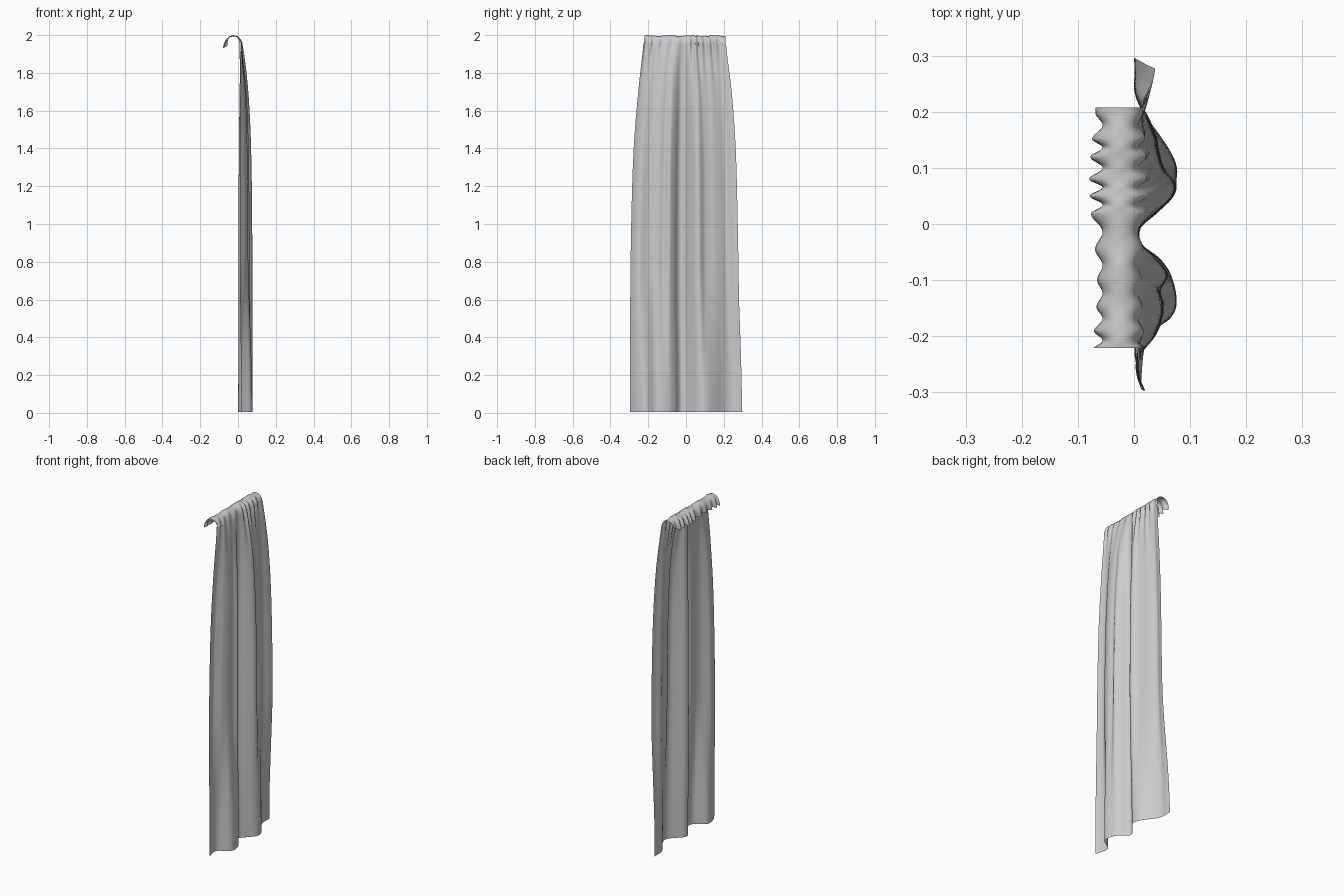
import bpy, math

if "Cube" in bpy.data.objects:
    bpy.data.objects.remove(bpy.data.objects["Cube"])

# Fold outlines at the hem and at mid height, pleat crests at the gathered top: (y, x)
HEM = [(-.296, .02), (-.27, .009), (-.245, .003), (-.22, .001), (-.2, .012), (-.185, .036),
       (-.168, .064), (-.14, .076), (-.09, .066), (-.06, .045), (-.03, .008), (0, .01),
       (.03, .036), (.06, .064), (.09, .077), (.12, .07), (.16, .045), (.2, .016),
       (.235, .001), (.272, .001), (.298, .0)]
MID = [(-.296, .012), (-.27, .004), (-.245, .004), (-.225, .018), (-.2, .038), (-.165, .052),
       (-.14, .054), (-.115, .049), (-.085, .062), (-.06, .044), (-.03, .008), (0, .01),
       (.03, .042), (.06, .071), (.085, .076), (.112, .056), (.14, .047), (.17, .041),
       (.2, .03), (.235, .016), (.272, .03), (.298, .038)]
PLEATS = [-.225, -.19, -.147, -.1, -.047, .018, .05, .08, .12, .152, .2]
# Hook over the rail, from the back lip to the front: (x, z)
HOOK = [(-.062, 1.942), (-.061, 1.962), (-.054, 1.982), (-.042, 1.994), (-.024, 1.998),
        (-.006, 1.992), (.003, 1.978), (.007, 1.96)]
NU = 220


def smooth_curve(pts, t):
    """Cubic interpolation through (position, value) points."""
    t = min(max(t, pts[0][0]), pts[-1][0])
    i = 0
    while i < len(pts) - 2 and t > pts[i + 1][0]:
        i += 1

    def slope(k):
        a, b = pts[max(k - 1, 0)], pts[min(k + 1, len(pts) - 1)]
        return (b[1] - a[1]) / (b[0] - a[0])
    (x0, a), (x1, b) = pts[i], pts[i + 1]
    h = x1 - x0
    s = (t - x0) / h
    return ((2*s**3 - 3*s**2 + 1) * a + (s**3 - 2*s**2 + s) * h * slope(i)
            + (3*s**2 - 2*s**3) * b + (s**3 - s**2) * h * slope(i + 1))


def pleat(y):
    """1 on a pleat crest, 0 in the valley between crests."""
    for a, b in zip(PLEATS, PLEATS[1:]):
        if a <= y <= b:
            return 0.5 + 0.5 * math.cos(2 * math.pi * (y - a) / (b - a))
    return 1.0


def side_y(u, z):
    """Width of the cloth, flaring from the gathered top to the hem."""
    lo = smooth_curve([(0, -.297), (.5, -.296), (1, -.290), (1.4, -.277), (1.7, -.253),
                       (1.9, -.231), (2, -.221)], z)
    hi = smooth_curve([(0, .298), (.3, .291), (.6, .281), (1, .274), (1.4, .263), (1.7, .242),
                       (1.9, .217), (2, .208)], z)
    return lo + (hi - lo) * u


rows = []
# Gathered hook
for k, (hx, hz) in enumerate(HOOK):
    row = []
    for i in range(NU + 1):
        u = i / NU
        y = side_y(u, 2)
        p = pleat(y)
        big = .7 + .3 * math.sin(17 * y + .3)
        back = max(0, 1 - k / 5)
        front = max(0, (k - 4) / 3)
        x = hx + (.006 - .024 * p * big) * back + .016 * p * big * front
        z = hz - .012 * back * p * big + .002 * math.sin(55 * y) * (k in (3, 4, 5))
        row.append((x, y, z))
    rows.append(row)

# Hanging cloth with broad folds
NV = 70
for j in range(1, NV + 1):
    t = j / NV
    z = 1.96 - 1.955 * t ** 1.4
    depth = 2 - z
    w = 1 - math.exp(-(depth - .04) / .28)
    m = min(1, z / .9)
    m = m * m * (3 - 2 * m)
    row = []
    for i in range(NU + 1):
        u = i / NU
        y = side_y(u, z)
        top_y = side_y(u, 2)
        hem_y = -.296 + .594 * u
        fold = smooth_curve(HEM, hem_y) * (1 - m) + smooth_curve(MID, hem_y) * m
        p = pleat(top_y)
        gather = .007 + .016 * p * (.7 + .3 * math.sin(17 * top_y + .3)) * math.exp(-(depth - .04) / .22)
        gather += .014 * w
        row.append((gather * (1 - w) + fold * w, y, z))
    rows.append(row)

verts = [v for r in rows for v in r]
n = NU + 1
faces = [(j*n + i, (j+1)*n + i, (j+1)*n + i + 1, j*n + i + 1)
         for j in range(len(rows) - 1) for i in range(NU)]
mesh = bpy.data.meshes.new("curtain")
mesh.from_pydata(verts, [], faces)
mesh.update()
curtain = bpy.data.objects.new("curtain", mesh)
bpy.context.collection.objects.link(curtain)
bpy.context.view_layer.objects.active = curtain
curtain.select_set(True)
bpy.ops.object.shade_smooth()
